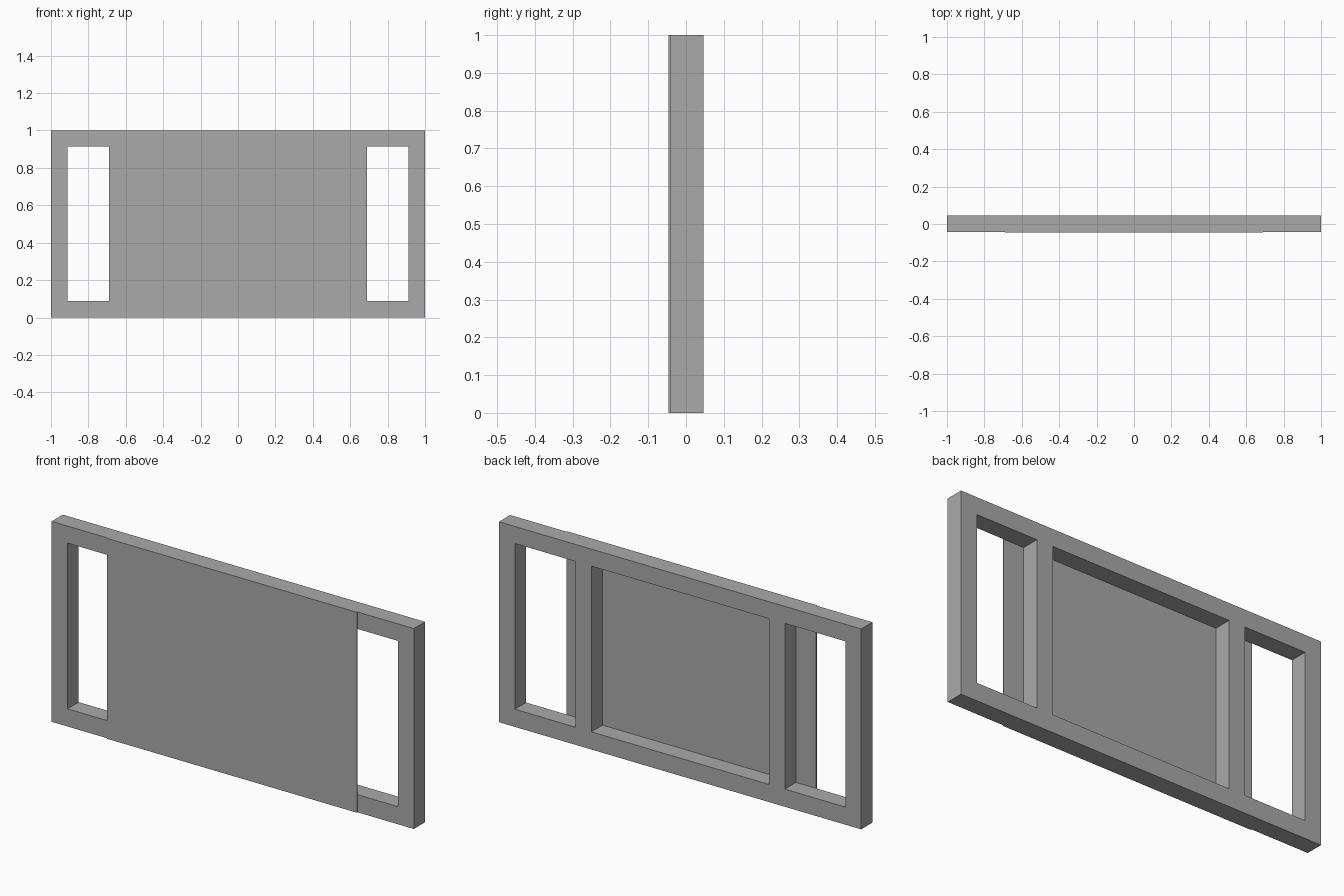
import bpy
import bmesh
from mathutils import Vector

cube = bpy.data.objects.get("Cube")
if cube:
    bpy.data.objects.remove(cube, do_unlink=True)

# One plain grey for everything
grey = bpy.data.materials.new("plain grey")
grey.use_nodes = True
colour = (0.4, 0.4, 0.4, 1)
grey.diffuse_color = colour
grey.node_tree.nodes["Principled BSDF"].inputs["Base Color"].default_value = colour

FRONT, BACK = -0.0465, 0.0465
SEAT = FRONT + 0.005          # plane where the panel meets the frame
RAIL = 0.088


def finish(name, bm):
    bmesh.ops.recalc_face_normals(bm, faces=bm.faces)
    mesh = bpy.data.meshes.new(name)
    bm.to_mesh(mesh)
    bm.free()
    mesh.materials.append(grey)
    obj = bpy.data.objects.new(name, mesh)
    bpy.context.collection.objects.link(obj)
    return obj


def slab(name, xs, zs, y0, y1, is_hole):
    """Grid of cells on the x-z plane, minus the holes, extruded from y0 to y1."""
    bm = bmesh.new()
    verts = [[bm.verts.new((x, y0, z)) for z in zs] for x in xs]
    for i in range(len(xs) - 1):
        for j in range(len(zs) - 1):
            if not is_hole(i, j):
                bm.faces.new((verts[i][j], verts[i + 1][j],
                              verts[i + 1][j + 1], verts[i][j + 1]))
    loose = [v for v in bm.verts if not v.link_faces]
    bmesh.ops.delete(bm, geom=loose, context='VERTS')
    ext = bmesh.ops.extrude_face_region(bm, geom=bm.faces[:], use_keep_orig=True)
    moved = [g for g in ext["geom"] if isinstance(g, bmesh.types.BMVert)]
    bmesh.ops.translate(bm, verts=moved, vec=Vector((0, y1 - y0, 0)))
    return finish(name, bm)


# Frame: outer rails and two uprights around three openings
half = [0.49, 0.578, 1 - RAIL, 1]
xs = [-x for x in reversed(half)] + half
slab("frame", xs, [0, RAIL, 1 - RAIL + 0.003, 1], SEAT, BACK,
     lambda i, j: j == 1 and i % 2 == 1)

# Front panel: thin sheet over the middle, overlapping the uprights
slab("front_panel", [-0.69, 0.69], [0, 1], FRONT, SEAT, lambda i, j: False)
